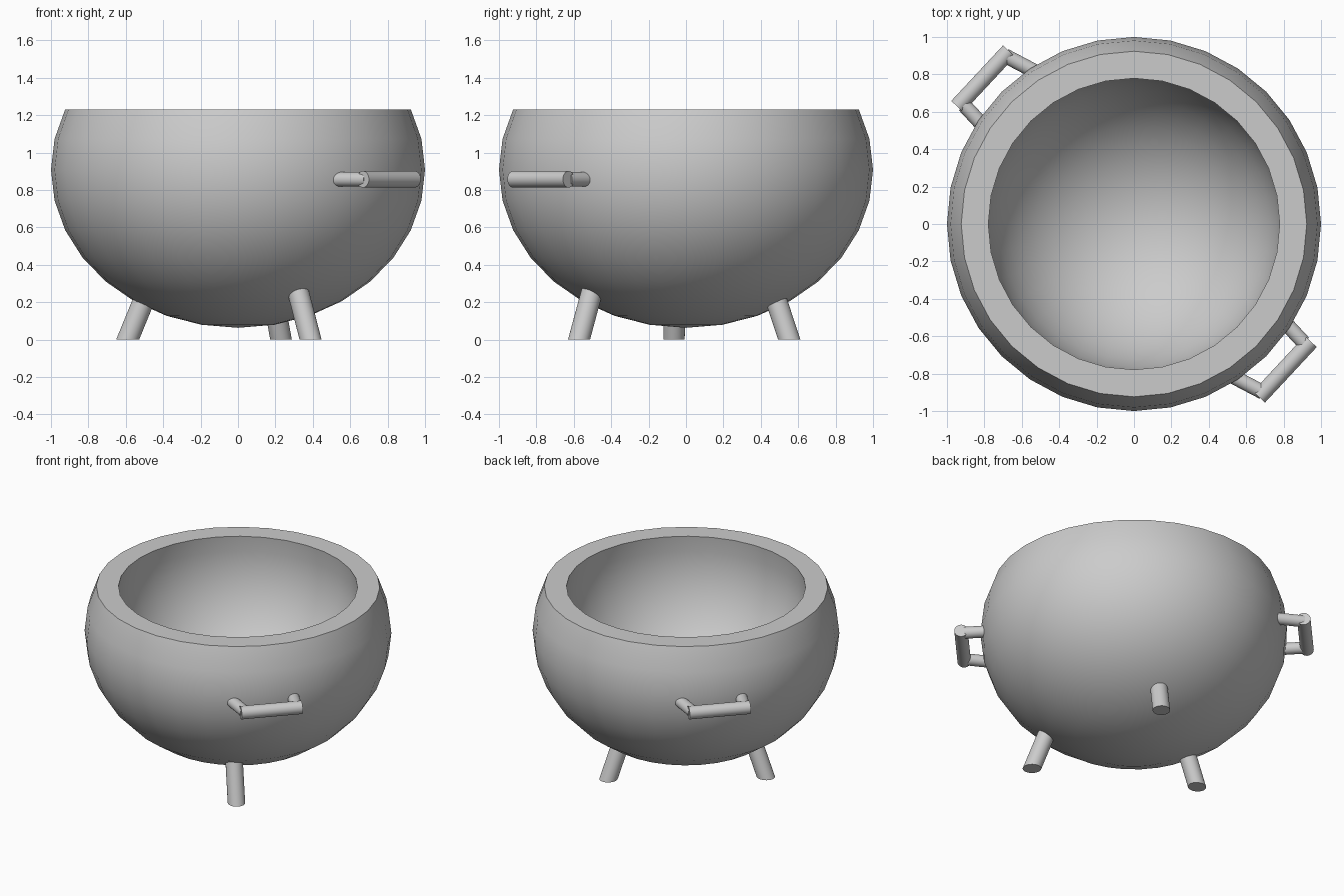
import bpy, bmesh, math
from mathutils import Vector

if "Cube" in bpy.data.objects:
    bpy.data.objects.remove(bpy.data.objects["Cube"])

SEG, RINGS = 32, 16
MID_Z, RAD_Z = 0.908, 0.845
IN_MID, IN_R, IN_RZ = 1.10, 0.79, 0.79   # hollow: centre height and radii
ROD_SIDES = 32


def finish(bm, name):
    bmesh.ops.recalc_face_normals(bm, faces=bm.faces)
    mesh = bpy.data.meshes.new(name)
    bm.to_mesh(mesh)
    bm.free()
    obj = bpy.data.objects.new(name, mesh)
    bpy.context.collection.objects.link(obj)
    bpy.ops.object.select_all(action='DESELECT')
    obj.select_set(True)
    bpy.context.view_layer.objects.active = obj
    bpy.ops.object.shade_smooth_by_angle(angle=math.radians(35))
    return obj


def rod(bm, a, b, radius, ground=False):
    """Capped cylinder from a to b; ground trims the a end flat at z = 0."""
    a, b = Vector(a), Vector(b)
    axis = (b - a).normalized()
    rot = axis.to_track_quat('Z', 'Y').to_matrix().to_4x4()
    rot.translation = (a + b) / 2
    half = (b - a).length / 2
    new = bmesh.ops.create_cone(bm, cap_ends=True, segments=ROD_SIDES, radius1=radius,
                                radius2=radius, depth=half * 2, matrix=rot)['verts']
    if ground:
        for v in new:
            if (v.co - a).dot(axis) < half:
                v.co -= axis * (v.co.z / axis.z)


# Bowl: squashed sphere open at the top, round hollow, flat rim
outer = []
for k in range(11):
    t = math.pi * k / RINGS
    outer.append((math.sin(t), MID_Z - RAD_Z * math.cos(t)))
rim_z = outer[-1][1]
t_end = math.acos(-(rim_z - IN_MID) / IN_RZ)
inner = []
for k in range(13):
    t = t_end * k / 12
    inner.append((IN_R * math.sin(t), IN_MID - IN_RZ * math.cos(t)))
profile = outer + inner[::-1]

bm = bmesh.new()
verts = [bm.verts.new((r, 0, z)) for r, z in profile]
edges = [bm.edges.new(pair) for pair in zip(verts, verts[1:])]
bmesh.ops.spin(bm, geom=verts + edges, cent=(0, 0, 0), axis=(0, 0, 1),
               angle=math.tau, steps=SEG)
bmesh.ops.remove_doubles(bm, verts=bm.verts, dist=0.0005)
finish(bm, "bowl")

# Three splayed feet: ground point and lean per unit height
feet = [("front_foot", (0.388, -0.572), (-0.26, 0.27), 0.27),
        ("left_foot", (-0.59, -0.064), (0.41, 0.02), 0.24),
        ("back_foot", (0.23, 0.552), (-0.18, -0.33), 0.24)]
for name, (x, y), (lx, ly), top in feet:
    bm = bmesh.new()
    rod(bm, (x, y, 0), (x + lx * top, y + ly * top, top), 0.057, ground=True)
    finish(bm, name)

# Two handles on opposite sides: a grip bar on two short arms
HZ = 0.857
for name, s in (("right_handle", 1), ("left_handle", -1)):
    bm = bmesh.new()
    for a, b, radius in (((0.668, -0.925), (0.945, -0.628), 0.044),
                         ((0.50, -0.80), (0.69, -0.90), 0.039),
                         ((0.755, -0.47), (0.908, -0.635), 0.039)):
        rod(bm, (a[0] * s, a[1] * s, HZ), (b[0] * s, b[1] * s, HZ), radius)
    finish(bm, name)
